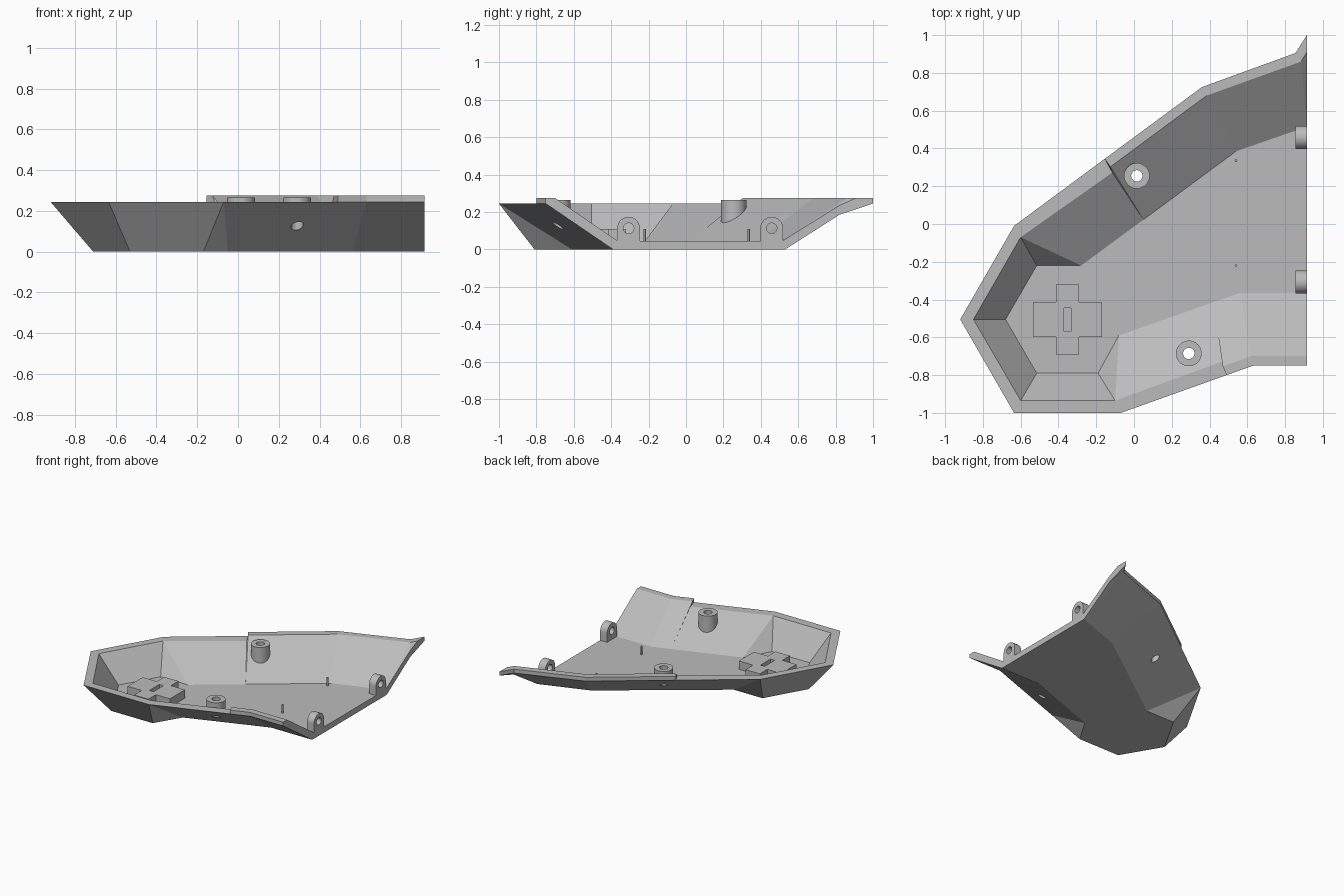
import bpy, bmesh, math
from mathutils import Vector

cube = bpy.data.objects.get("Cube")
if cube:
    bpy.data.objects.remove(cube, do_unlink=True)

grey = bpy.data.materials.new("plain_grey")
grey.use_nodes = True
grey.diffuse_color = (0.5, 0.5, 0.5, 1)
grey.node_tree.nodes["Principled BSDF"].inputs["Base Color"].default_value = (0.5, 0.5, 0.5, 1)

LOW, HIGH, FLOOR, END = 0.245, 0.275, 0.045, 0.915


def finish(bm, name):
    bmesh.ops.recalc_face_normals(bm, faces=bm.faces)
    mesh = bpy.data.meshes.new(name)
    bm.to_mesh(mesh)
    bm.free()
    mesh.materials.append(grey)
    obj = bpy.data.objects.new(name, mesh)
    bpy.context.collection.objects.link(obj)
    return obj


def prism(name, outline, vec):
    """Extrude a closed outline along a vector."""
    bm = bmesh.new()
    face = bm.faces.new([bm.verts.new(p) for p in outline])
    geom = bmesh.ops.extrude_face_region(bm, geom=[face])["geom"]
    bmesh.ops.translate(bm, vec=vec, verts=[g for g in geom if isinstance(g, bmesh.types.BMVert)])
    return finish(bm, name)


def ring(cx, cy, z, r, n=32):
    return [(cx + r * math.cos(math.tau * i / n), cy + r * math.sin(math.tau * i / n), z) for i in range(n)]


def box(name, x0, x1, y0, y1, z0, z1):
    return prism(name, [(x0, y0, z0), (x1, y0, z0), (x1, y1, z0), (x0, y1, z0)], (0, 0, z1 - z0))


def cut(target, cutter):
    mod = target.modifiers.new("cut", "BOOLEAN")
    mod.operation, mod.solver, mod.object = "DIFFERENCE", "EXACT", cutter
    bpy.context.view_layer.objects.active = target
    bpy.ops.object.modifier_apply(modifier=mod.name)


def smooth(obj):
    bpy.ops.object.select_all(action="DESELECT")
    obj.select_set(True)
    bpy.context.view_layer.objects.active = obj
    bpy.ops.object.shade_smooth_by_angle(angle=math.radians(30))


# Shell cross-sections: outer floor, outer rim, inner rim, inner floor, rim height
stations = [
    ((END, -.39), (END, -.75), (END, -.70), (END, -.365), HIGH),
    ((.56, -.39), (.63, -.75), (.62, -.70), (.56, -.365), HIGH),
    ((.42, -.44), (.49, -.80), (.47, -.753), (.42, -.414), HIGH),
    ((.42, -.44), (.49, -.80), (.47, -.727), (.42, -.414), LOW),
    ((-.05, -.61), (-.07, -1), (-.10, -.935), (-.08, -.59), LOW),
    ((-.17, -.81), (-.07, -1), (-.10, -.935), (-.19, -.79), LOW),
    ((-.53, -.81), (-.635, -1), (-.60, -.935), (-.515, -.79), LOW),
    ((-.71, -.505), (-.92, -.505), (-.85, -.505), (-.68, -.505), LOW),
    ((-.53, -.19), (-.635, -.01), (-.60, -.07), (-.515, -.22), LOW),
    ((-.28, -.19), (-.635, -.01), (-.60, -.07), (-.28, -.22), LOW),
    ((.05, .047), (-.155, .345), (-.115, .272), (.05, .023), LOW),
    ((.05, .047), (-.155, .345), (-.125, .303), (.05, .023), HIGH),
    ((.54, .40), (.36, .725), (.385, .68), (.54, .385), HIGH),
    ((END, .53), (.855, .905), (.885, .86), (END, .515), HIGH),
    ((END, .82), (.855, .905), (.885, .86), (END, .82), HIGH),
    ((END, .82), (END, 1), (END, .91), (END, .82), HIGH),
]
bm = bmesh.new()
cache = {}


def vert(x, y, z):
    key = (round(x, 4), round(y, 4), round(z, 4))
    if key not in cache:
        cache[key] = bm.verts.new(key)
    return cache[key]


def face(verts):
    loop = list(dict.fromkeys(verts))
    if len(loop) > 2:
        bm.faces.new(loop)


rows = []
for fo, ro, ri, fi, top in stations:
    lift = 0.185 if fo[1] > 0.8 else 0
    inner = 0.235 if lift else FLOOR
    rows.append([vert(*fo, lift), vert(*ro, LOW), vert(*ro, top), vert(*ri, top), vert(*fi, inner)])
for a, b in zip(rows, rows[1:]):
    for k in range(4):
        face([a[k], a[k + 1], b[k + 1], b[k]])
face([r[0] for r in rows[:-2]])
face([r[4] for r in rows[:-2]])
face(rows[0] + [rows[-3][4], rows[-1][4], rows[-1][3], rows[-1][2], rows[-1][1], rows[-1][0], rows[-3][0]])
shell = finish(bm, "shell")

# Screw bosses growing out of the sloping walls, drilled right through
for name, cx, cy, nx, ny in (("front", .29, -.685, .336, -.942), ("back", .015, .255, -.594, .804)):
    boss = prism(name + "_screw_boss", ring(cx, cy, .155, .068), (0, 0, .11))
    for v in boss.data.vertices:
        if v.co.z < .2:
            v.co.z += .68 * ((v.co.x - cx) * nx + (v.co.y - cy) * ny)
    drill = prism("drill", ring(cx, cy, -.1, .03), (0, 0, .6))
    cut(boss, drill)
    cut(shell, drill)
    bpy.data.objects.remove(drill, do_unlink=True)
    smooth(boss)

# Hinge lugs on the open edge, with round tops and a cross hole
for name, cy in (("front", -.307), ("back", .458)):
    arc = [(END - .06, cy + .061 * math.cos(math.pi * i / 16), .113 + .061 * math.sin(math.pi * i / 16))
           for i in range(17)]
    outline = arc + [(END - .06, cy - .061, .03), (END - .06, cy + .061, .03)]
    lug = prism(name + "_hinge_lug", outline, (.06, 0, 0))
    bore = prism("bore", [(.8, y, z) for y, z, _ in ring(cy, .113, 0, .028)], (.2, 0, 0))
    cut(lug, bore)
    bpy.data.objects.remove(bore, do_unlink=True)
    smooth(lug)

# Thin locating pins
for name, y in (("front", -.22), ("back", .335)):
    smooth(prism(name + "_pin", ring(.54, y, .03, .007, 12), (0, 0, .08)))

# Cross-shaped mount with a slot
cx, cy = -.352, -.506
quarter = [(.183, .093), (.062, .093), (.062, .185)]
cross = []
for sx, sy, pts in ((1, 1, quarter), (-1, 1, quarter[::-1]), (-1, -1, quarter), (1, -1, quarter[::-1])):
    cross += [(cx + sx * x, cy + sy * y, .03) for x, y in pts]
mount = prism("cross_mount", cross, (0, 0, .08))
slot = box("slot", cx - .018, cx + .018, cy - .062, cy + .062, .06, .2)
cut(mount, slot)
bpy.data.objects.remove(slot, do_unlink=True)
